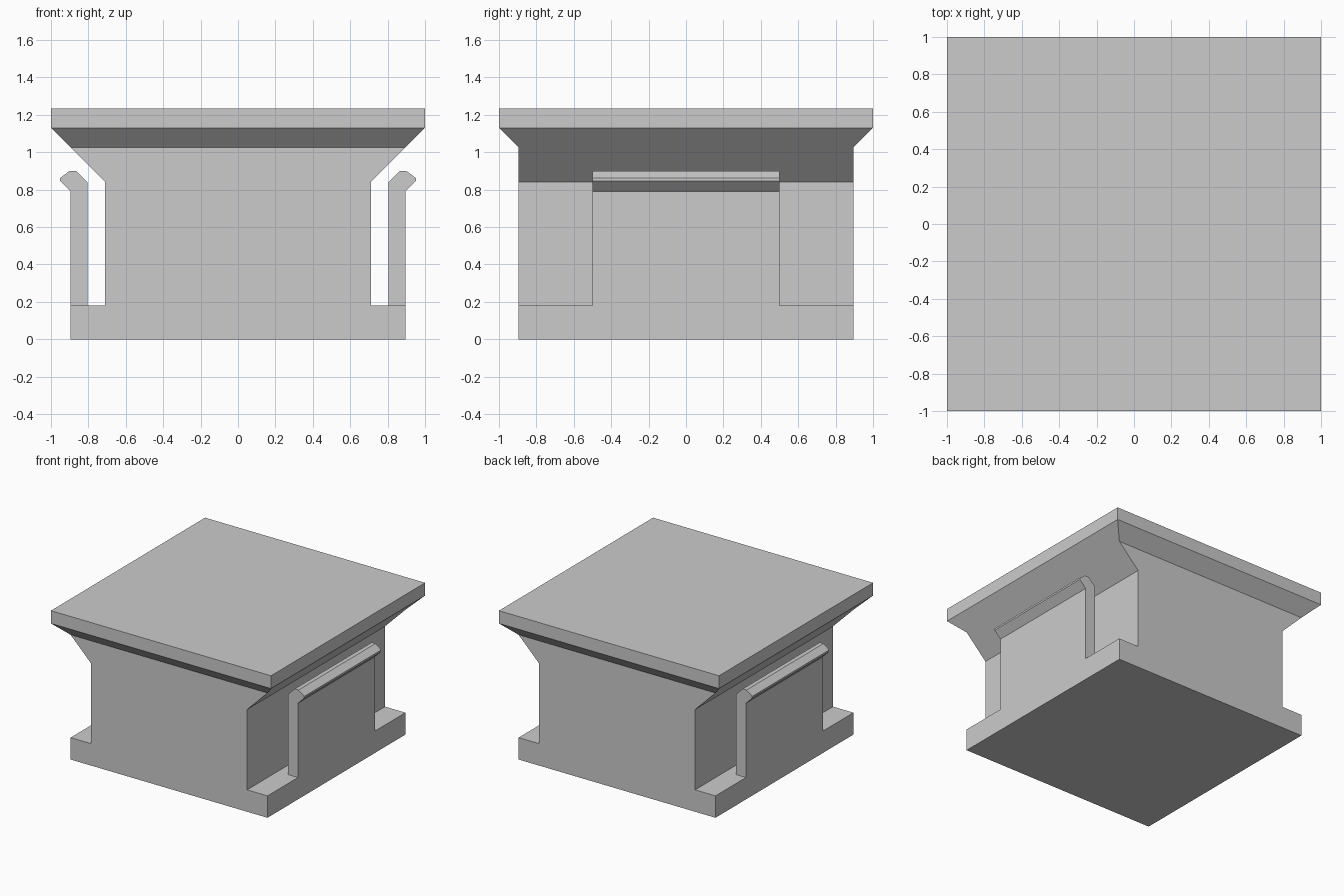
import bpy
import bmesh

cube = bpy.data.objects.get("Cube")
if cube:
    bpy.data.objects.remove(cube, do_unlink=True)

grey = bpy.data.materials.new("light_grey")
grey.use_nodes = True
colour = (0.6, 0.6, 0.6, 1)
grey.diffuse_color = colour
grey.node_tree.nodes["Principled BSDF"].inputs["Base Color"].default_value = colour


def loft(name, rings):
    """Join matching rings of points with side faces and close both ends."""
    bm = bmesh.new()
    loops = [[bm.verts.new(p) for p in ring] for ring in rings]
    for a, b in zip(loops, loops[1:]):
        for i in range(len(a)):
            j = (i + 1) % len(a)
            bm.faces.new((a[i], a[j], b[j], b[i]))
    bm.faces.new(loops[0])
    bm.faces.new(loops[-1])
    bmesh.ops.recalc_face_normals(bm, faces=bm.faces)
    mesh = bpy.data.meshes.new(name)
    bm.to_mesh(mesh)
    bm.free()
    mesh.materials.append(grey)
    obj = bpy.data.objects.new(name, mesh)
    bpy.context.collection.objects.link(obj)
    return obj


def extrude(name, profile, depth):
    """Extrude an x-z profile evenly to front and back."""
    return loft(name, [[(x, y, z) for x, z in profile] for y in (-depth, depth)])


def square(half, z):
    return [(-half, -half, z), (half, -half, z), (half, half, z), (-half, half, z)]


# Body: wide foot, narrow waist and flared shoulders
HALF = 0.895
side = [(HALF, 0), (HALF, 0.18), (0.71, 0.18), (0.71, 0.84), (HALF, 1.025)]
extrude("body", side + [(-x, z) for x, z in reversed(side)], HALF)

# Cap: chamfered underside below a square slab
loft("cap", [square(HALF, 1.025), square(1, 1.13), square(1, 1.235)])

# Snap clips: upright walls with outward hooked lips
clip = [(0.805, 0.18), (HALF, 0.18), (HALF, 0.79), (0.952, 0.847),
        (0.952, 0.862), (0.9, 0.9), (0.865, 0.9), (0.805, 0.84)]
for name, sign in (("left_clip", 1), ("right_clip", -1)):
    extrude(name, [(sign * x, z) for x, z in clip], 0.5)
